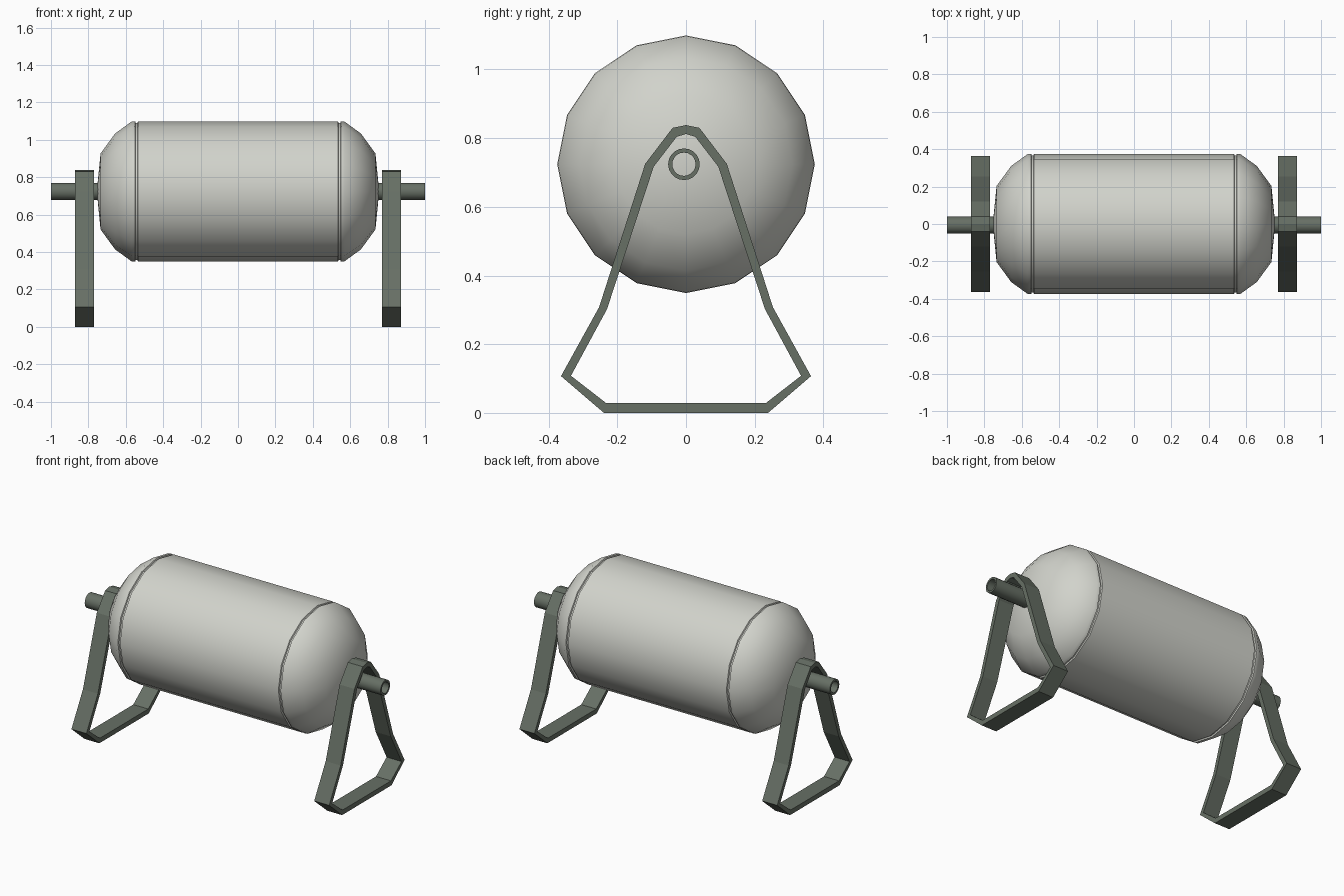
import bpy, bmesh, math

if "Cube" in bpy.data.objects:
    bpy.data.objects.remove(bpy.data.objects["Cube"])

AXIS_Z = 0.724


def material(name, rgb):
    m = bpy.data.materials.new(name)
    m.diffuse_color = (*rgb, 1)
    m.use_nodes = True
    m.node_tree.nodes["Principled BSDF"].inputs["Base Color"].default_value = m.diffuse_color
    return m


shell_paint = material("pale grey", (0.64, 0.65, 0.60))
frame_paint = material("dark grey green", (0.135, 0.16, 0.13))


def finish(name, bm, mat, smooth_angle=None):
    bmesh.ops.remove_doubles(bm, verts=bm.verts, dist=1e-5)
    bmesh.ops.recalc_face_normals(bm, faces=bm.faces)
    mesh = bpy.data.meshes.new(name)
    bm.to_mesh(mesh)
    bm.free()
    mesh.materials.append(mat)
    ob = bpy.data.objects.new(name, mesh)
    bpy.context.collection.objects.link(ob)
    if smooth_angle:
        bpy.ops.object.select_all(action='DESELECT')
        ob.select_set(True)
        bpy.context.view_layer.objects.active = ob
        bpy.ops.object.shade_smooth_by_angle(angle=math.radians(smooth_angle))
    return ob


def lathe_x(name, profile, sides, mat, y=0.0, closed=False, smooth_angle=35):
    """Spin (x, radius) points around the drum axis."""
    bm = bmesh.new()
    rings = []
    for x, r in profile:
        if r == 0:
            rings.append([bm.verts.new((x, y, AXIS_Z))] * sides)
        else:
            angles = [2 * math.pi * i / sides for i in range(sides)]
            rings.append([bm.verts.new((x, y + r * math.sin(a), AXIS_Z + r * math.cos(a)))
                          for a in angles])
    pairs = list(zip(rings, rings[1:]))
    if closed:
        pairs.append((rings[-1], rings[0]))
    for a, b in pairs:
        for i in range(sides):
            j = (i + 1) % sides
            corners = list(dict.fromkeys((a[i], a[j], b[j], b[i])))
            bm.faces.new(corners)
    return finish(name, bm, mat, smooth_angle)


# Drum: cylinder, narrow seam grooves and domed ends
half = [(0.535, 0.375), (0.538, 0.367), (0.547, 0.367), (0.55, 0.375), (0.57, 0.373),
        (0.657, 0.310), (0.735, 0.203), (0.755, 0.0)]
lathe_x("drum", [(-x, r) for x, r in reversed(half)] + half, 16, shell_paint)

# Stand outlines, (y, z) of one half from bottom to top
outer = [(0.239, 0.0), (0.364, 0.107), (0.253, 0.308), (0.119, 0.725), (0.039, 0.83), (0.0, 0.838)]
inner = [(0.233, 0.029), (0.335, 0.108), (0.230, 0.302), (0.094, 0.717), (0.027, 0.804), (0.0, 0.812)]


def loop(pts):
    return pts + [(-y, z) for y, z in reversed(pts[:-1])]


for side, label in ((-1, "left"), (1, "right")):
    # Hollow bent-bar stand
    bm = bmesh.new()
    out_v = [[bm.verts.new((side * x, y, z)) for y, z in loop(outer)] for x in (0.77, 0.871)]
    in_v = [[bm.verts.new((side * x, y, z)) for y, z in loop(inner)] for x in (0.77, 0.871)]
    n = len(out_v[0])
    for i in range(n):
        j = (i + 1) % n
        for a, b in ((out_v[0], out_v[1]), (out_v[1], in_v[1]),
                     (in_v[1], in_v[0]), (in_v[0], out_v[0])):
            bm.faces.new((a[i], a[j], b[j], b[i]))
    finish(label + "_stand", bm, frame_paint)

    # Hollow axle stub
    tube = [(0.745, 0.046), (1.0, 0.046), (1.0, 0.034), (0.745, 0.034)]
    lathe_x(label + "_axle", [(side * x, r) for x, r in tube], 20, frame_paint,
            y=-0.006, closed=True)
